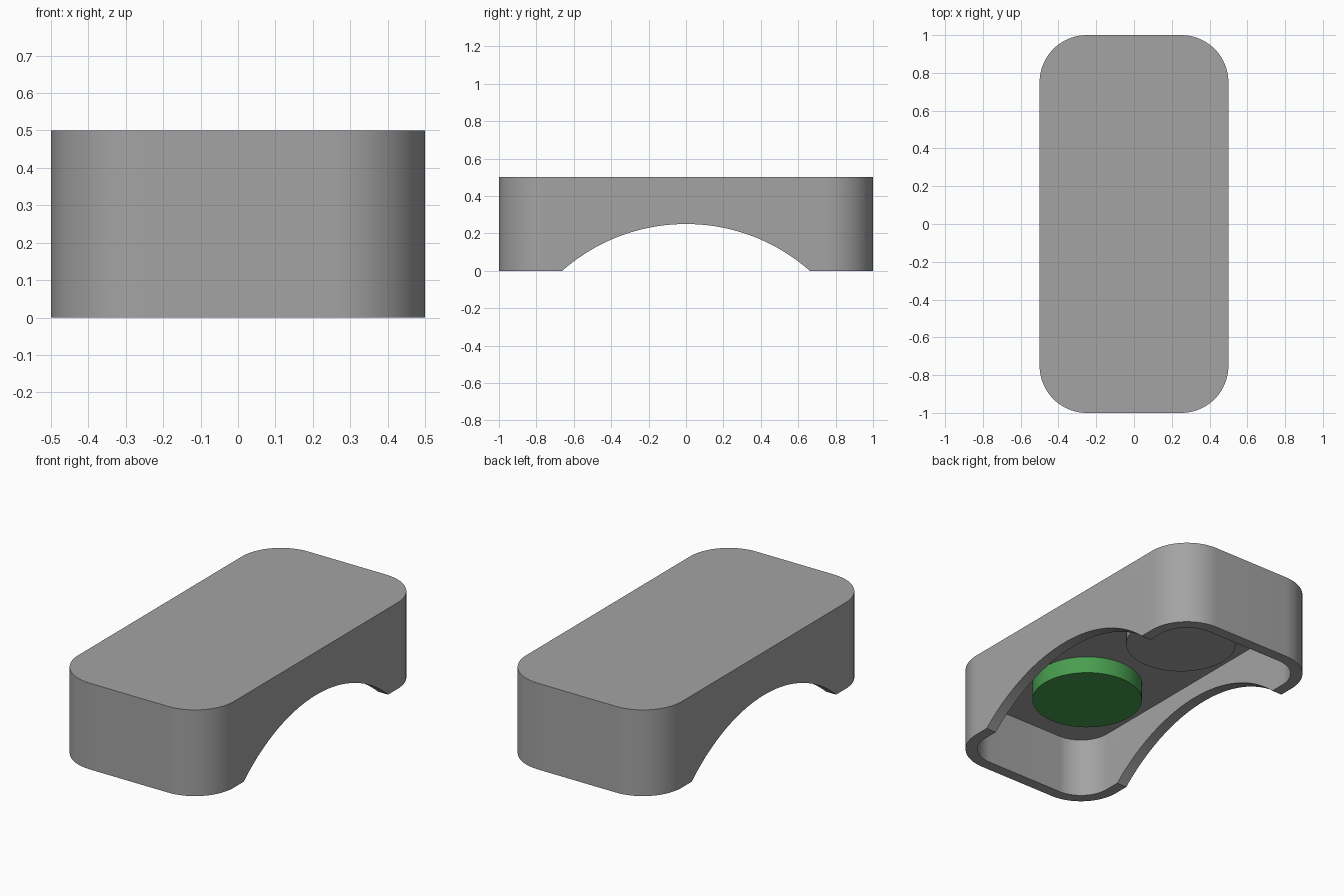
import bpy, bmesh, math

if "Cube" in bpy.data.objects:
    bpy.data.objects.remove(bpy.data.objects["Cube"])


def rounded_prism(name, hx, hy, r, z0, z1, seg=24):
    """Vertical prism with a rounded-rectangle outline."""
    bm = bmesh.new()
    ring = []
    for i, (sx, sy) in enumerate([(1, 1), (-1, 1), (-1, -1), (1, -1)]):
        for k in range(seg + 1):
            a = math.pi / 2 * (i + k / seg)
            ring.append(bm.verts.new((sx * (hx - r) + r * math.cos(a),
                                      sy * (hy - r) + r * math.sin(a), z0)))
    base = bm.faces.new(ring)
    top = bmesh.ops.extrude_face_region(bm, geom=[base])["geom"]
    bmesh.ops.translate(bm, vec=(0, 0, z1 - z0),
                        verts=[v for v in top if isinstance(v, bmesh.types.BMVert)])
    bmesh.ops.recalc_face_normals(bm, faces=bm.faces)
    mesh = bpy.data.meshes.new(name)
    bm.to_mesh(mesh)
    bm.free()
    obj = bpy.data.objects.new(name, mesh)
    bpy.context.collection.objects.link(obj)
    return obj


def activate(obj):
    bpy.ops.object.select_all(action='DESELECT')
    obj.select_set(True)
    bpy.context.view_layer.objects.active = obj


def cut(obj, cutter):
    mod = obj.modifiers.new("cut", 'BOOLEAN')
    mod.operation = 'DIFFERENCE'
    mod.solver = 'EXACT'
    mod.object = cutter
    activate(obj)
    bpy.ops.object.modifier_apply(modifier=mod.name)
    bpy.data.objects.remove(cutter)


def material(name, color):
    mat = bpy.data.materials.new(name)
    mat.diffuse_color = (*color, 1)
    mat.use_nodes = True
    mat.node_tree.nodes["Principled BSDF"].inputs["Base Color"].default_value = mat.diffuse_color
    return mat


WALL, CEILING = 0.065, 0.35
grey = material("dark_grey", (0.37, 0.37, 0.37))
green = material("green", (0.066, 0.34, 0.08))

# Outer shell, hollowed from below
shell = rounded_prism("shell", 0.5, 1.0, 0.25, 0, 0.5)
cut(shell, rounded_prism("cavity_cutter", 0.5 - WALL, 1 - WALL, 0.25 - WALL, -0.2, CEILING))

# Arch through both long walls
bpy.ops.mesh.primitive_cylinder_add(vertices=192, radius=1, depth=2,
                                    location=(0, 0, -0.75), rotation=(0, math.pi / 2, 0))
cut(shell, bpy.context.object)
shell.data.materials.clear()
shell.data.materials.append(grey)
activate(shell)
bpy.ops.object.shade_smooth_by_angle(angle=math.radians(30))

# Two round pads under the ceiling, one of them green
for name, y, mat in [("green_pad", -0.4, green), ("grey_pad", 0.4, grey)]:
    bpy.ops.mesh.primitive_cylinder_add(vertices=64, radius=0.3, depth=0.1,
                                        location=(0, y, CEILING - 0.05))
    pad = bpy.context.object
    pad.name = name
    pad.data.materials.append(mat)
    bpy.ops.object.shade_smooth_by_angle(angle=math.radians(30))
